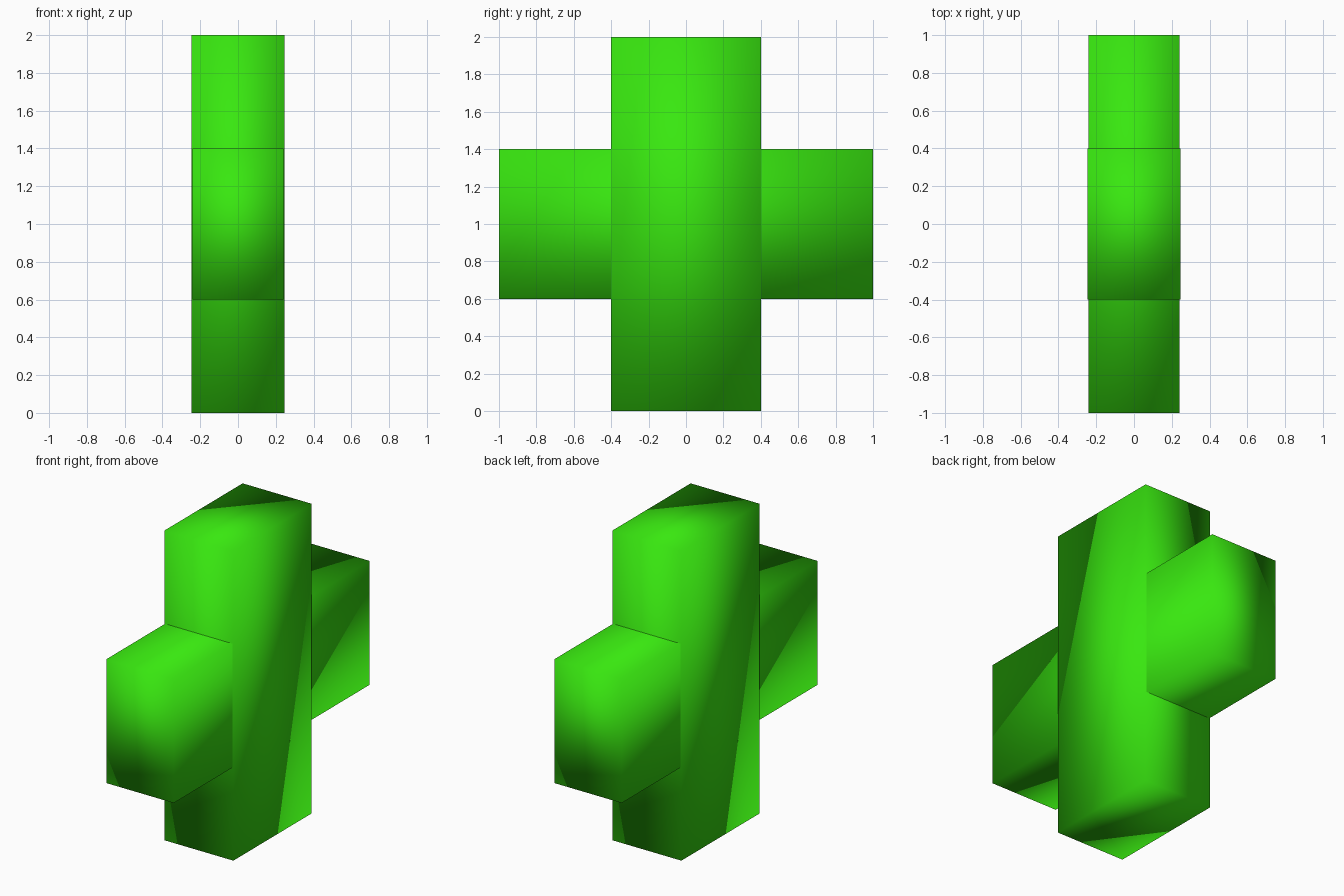
import bpy

if "Cube" in bpy.data.objects:
    bpy.data.objects.remove(bpy.data.objects["Cube"])

green = bpy.data.materials.new("green")
green.diffuse_color = (0.04, 0.8, 0.005, 1)
green.use_nodes = True
green.node_tree.nodes["Principled BSDF"].inputs["Base Color"].default_value = green.diffuse_color


def smooth_bar(name, size):
    """Box centred on the crossing point, with soft shading over all corners."""
    bpy.ops.mesh.primitive_cube_add(size=1, location=(0, 0, 1))
    bar = bpy.context.object
    bar.name = name
    bar.scale = size
    bpy.ops.object.transform_apply(location=False, rotation=False, scale=True)
    bpy.ops.object.shade_smooth()
    bar.data.materials.append(green)
    return bar


# Upright bar, very slightly thicker than the bar that passes through it
smooth_bar("upright_bar", (0.494, 0.8, 2.0))
# Bar running front to back
smooth_bar("cross_bar", (0.482, 2.0, 0.8))
